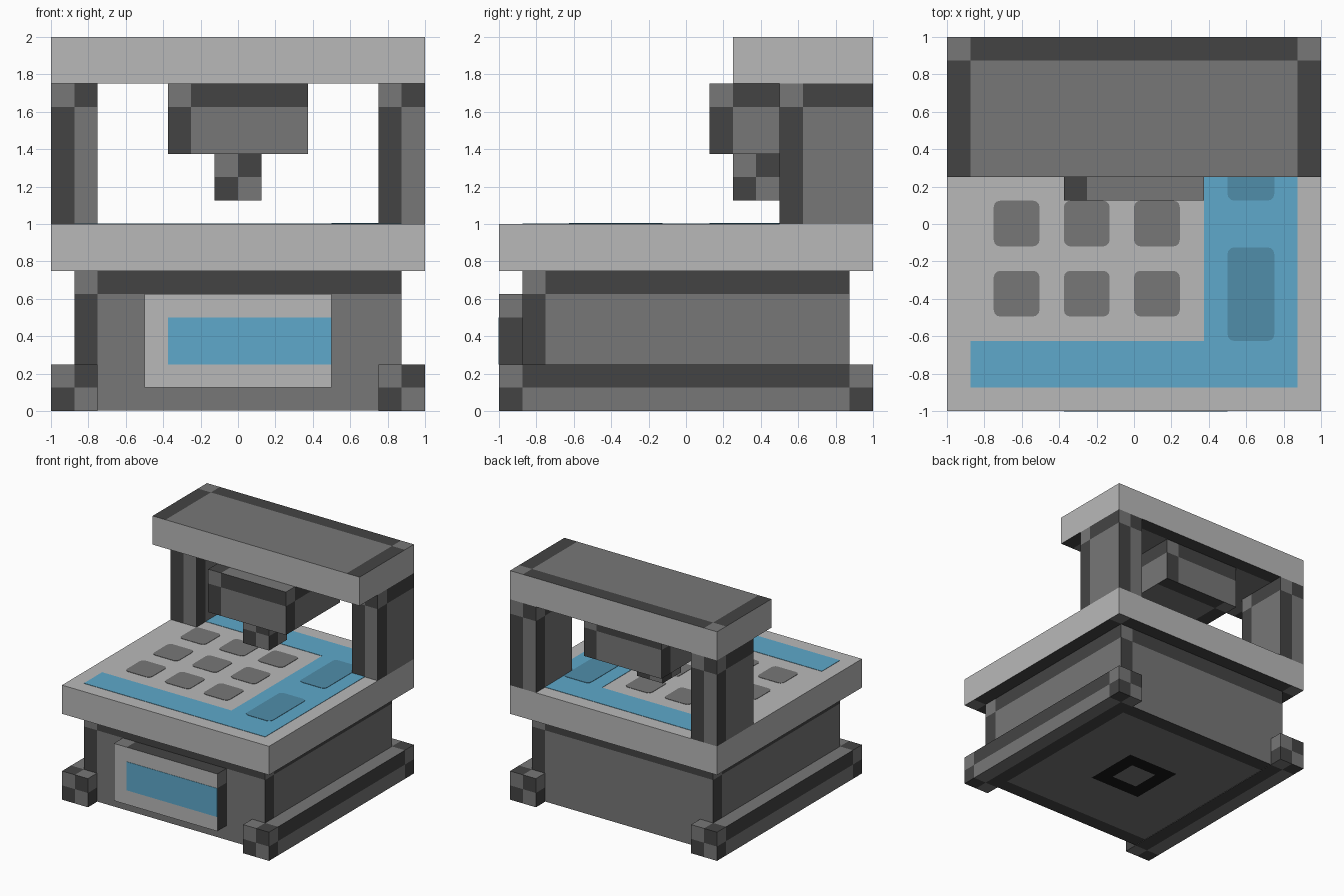
import bpy, bmesh
from mathutils import Vector

if "Cube" in bpy.data.objects:
    bpy.data.objects.remove(bpy.data.objects["Cube"], do_unlink=True)

U = 0.125  # one pixel of the block grid


def linear(h):
    c = [int(h[i:i + 2], 16) / 255 for i in (0, 2, 4)]
    return [v / 12.92 if v < 0.04045 else ((v + 0.055) / 1.055) ** 2.4 for v in c] + [1]


def material(name, hex_col):
    m = bpy.data.materials.new(name)
    m.use_nodes = True
    m.diffuse_color = linear(hex_col)
    m.node_tree.nodes["Principled BSDF"].inputs["Base Color"].default_value = linear(hex_col)
    return m


LIGHT, MID, DARK, BLUE, DEEP, BLACK = range(6)
MATS = [material("light_grey", "B9B9B9"), material("mid_grey", "777777"),
        material("dark_grey", "444444"), material("sky_blue", "5EA9CB"),
        material("deep_blue", "508DAA"), material("near_black", "181818")]


def box(bm, lo, hi):
    """Add an axis-aligned box and return its vertices."""
    lo, hi = Vector(lo), Vector(hi)
    verts = bmesh.ops.create_cube(bm, size=1)["verts"]
    for v in verts:
        v.co = (lo + hi) / 2 + v.co * (hi - lo)
    return verts


def finish(bm, name):
    me = bpy.data.meshes.new(name)
    bm.to_mesh(me)
    bm.free()
    for m in MATS:
        me.materials.append(m)
    ob = bpy.data.objects.new(name, me)
    bpy.context.collection.objects.link(ob)
    return ob


def edge_rule(c, n, lo, hi, sides, caps):
    """Dark along one listed border, mid where two borders cross or inside."""
    if abs(n.z) > 0.5:
        dist = {"l": c.x - lo[0], "r": hi[0] - c.x, "f": c.y - lo[1], "b": hi[1] - c.y}
        hits = sum(dist[k] < U for k in caps)
    else:
        right = Vector((-n.y, n.x, 0))
        ends = sorted((right.dot(Vector(lo)), right.dot(Vector(hi))))
        u = right.dot(c)
        dist = {"l": u - ends[0], "r": ends[1] - u, "t": hi[2] - c.z}
        hits = sum(dist[k] < U for k in sides)
    return DARK if hits == 1 else MID


def block(name, lo, hi, sides="lt", caps="lb", side_mat=None, front_mat=None, ring=False):
    """Box cut one unit in from each edge and painted by the border rule."""
    bm = bmesh.new()
    box(bm, lo, hi)
    for a in range(3):
        cuts = {lo[a] + U, hi[a] - U}
        if ring and a < 2:
            cuts |= {-2 * U, -U, U, 2 * U}
        for p in cuts:
            if lo[a] + 1e-4 < p < hi[a] - 1e-4:
                co, no = Vector(), Vector()
                co[a], no[a] = p, 1
                bmesh.ops.bisect_plane(bm, geom=bm.verts[:] + bm.edges[:] + bm.faces[:],
                                       plane_co=co, plane_no=no)
    bm.normal_update()
    for f in bm.faces:
        c, n = f.calc_center_median(), f.normal
        f.material_index = edge_rule(c, n, lo, hi, sides, caps)
        if side_mat is not None and abs(n.z) < 0.5:
            f.material_index = side_mat
        if front_mat is not None and n.y < -0.5:
            f.material_index = front_mat
        if ring and n.z < -0.5 and U < max(abs(c.x), abs(c.y)) < 2 * U:
            f.material_index = BLACK
    return finish(bm, name)


def plates(name, rects, z, mat, thick=0.003, radius=0.0):
    """Thin flat inlays on a horizontal surface, optionally round-cornered."""
    bm = bmesh.new()
    for x0, x1, y0, y1 in rects:
        verts = box(bm, (x0, y0, z - 0.002), (x1, y1, z + thick))
        if radius:
            edges = {e for v in verts for e in v.link_edges
                     if abs(e.verts[0].co.z - e.verts[1].co.z) > 1e-4}
            bmesh.ops.bevel(bm, geom=list(edges), offset=radius, segments=3,
                            profile=0.5, affect="EDGES")
    for f in bm.faces:
        f.material_index = mat
    return finish(bm, name)


# Base cabinet with the ring on its underside
block("base_cabinet", (-0.875, -0.875, 0.003), (0.875, 0.875, 0.75), caps="lrfb", ring=True)

# Foot rails and uprights on both sides
for side, x0, x1, inner in (("left", 0.75, 1, "l"), ("right", -1, -0.75, "r")):
    rail = block(side + "_foot_rail", (x0, -1, 0), (x1, 1, 0.25), caps=inner + "fb")
    # Long outer face has a dark border at both ends
    for p in rail.data.polygons:
        if abs(p.normal.x) > 0.5:
            p.material_index = edge_rule(p.center, p.normal, (x0, -1, 0), (x1, 1, 0.25), "lrt", "")
    block(side + "_upright", (x0, 0.5, 1), (x1, 1, 1.75))

# Front control panel with its screen
block("front_panel", (-0.5, -1, 0.125), (0.5, -0.875, 0.625), front_mat=LIGHT)
bm = bmesh.new()
box(bm, (-0.375, -1.003, 0.25), (0.5, -0.998, 0.5))
for f in bm.faces:
    f.material_index = BLUE
finish(bm, "panel_screen")

# Work table and its inlays
table = block("table_top", (-1, -1, 0.75), (1, 1, 1), caps="lrfb", side_mat=LIGHT)
for p in table.data.polygons:
    if p.normal.z > 0.5:
        p.material_index = LIGHT
plates("blue_border", [(-0.875, 0.375, -0.875, -0.625), (0.375, 0.875, -0.875, 0.875),
                       (-0.875, 0.375, 0.625, 0.875)], 1, BLUE)
plates("slots", [(x, x + 0.245, y, y + 0.245) for x in (-0.75, -0.375, 0)
                 for y in (-0.495, -0.12, 0.255)], 1, MID, radius=0.035)
plates("side_slots", [(0.5, 0.75, y, y + 0.5) for y in (-0.625, 0.125)],
       1, DEEP, thick=0.006, radius=0.035)

# Overhead beam, hanging head and nozzle
block("overhead_beam", (-1, 0.25, 1.75), (1, 1, 2), caps="lrb", side_mat=LIGHT)
block("press_head", (-0.375, 0.125, 1.375), (0.375, 0.875, 1.75))
block("nozzle", (-0.125, 0.25, 1.125), (0.125, 0.5, 1.375))
